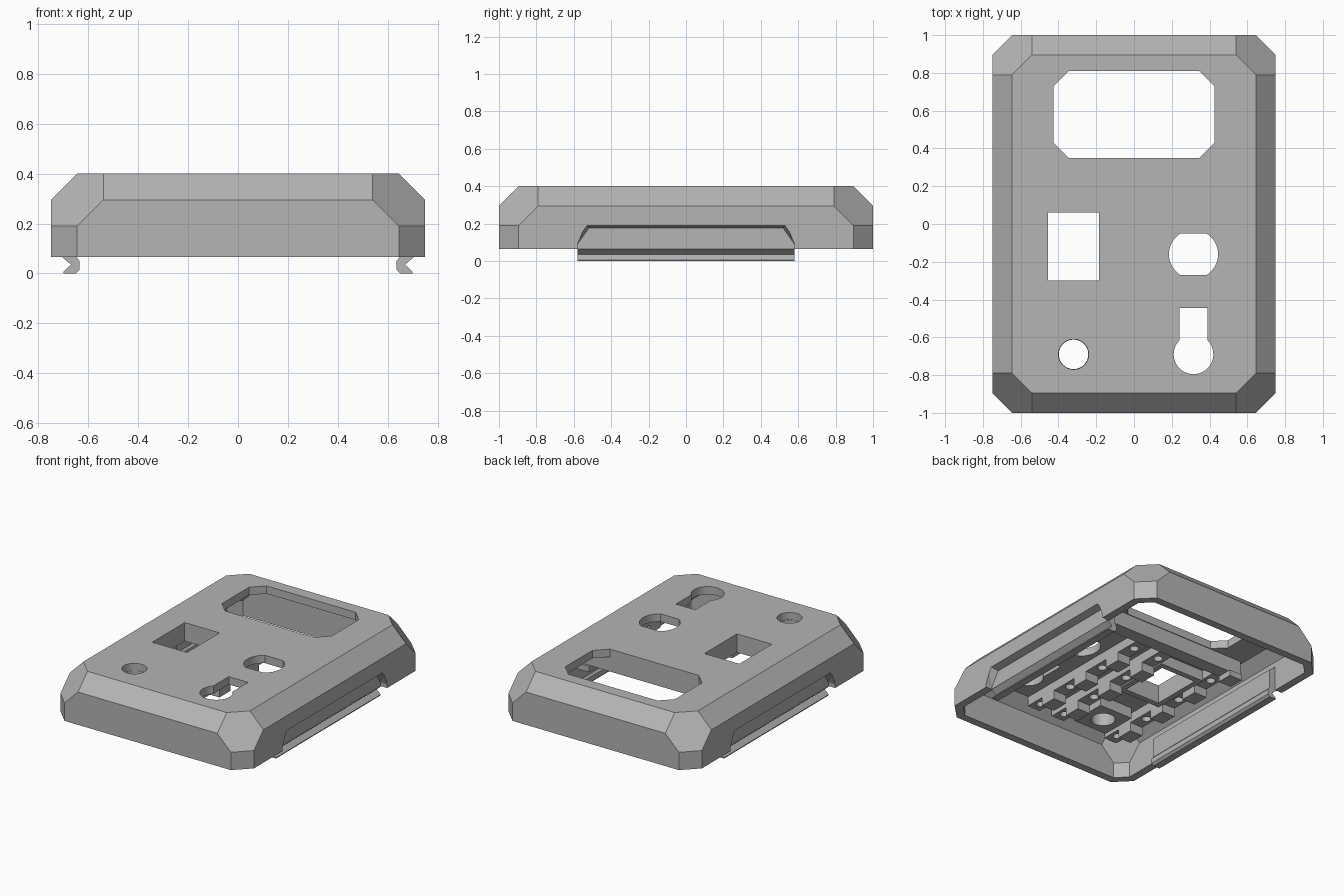
import bpy, bmesh, math
from mathutils import Vector

cube = bpy.data.objects.get("Cube")
if cube:
    bpy.data.objects.remove(cube)

grey = bpy.data.materials.new("matte grey")
grey.use_nodes = True
color = (0.46, 0.46, 0.46, 1)
grey.diffuse_color = color
grey.node_tree.nodes["Principled BSDF"].inputs["Base Color"].default_value = color


def finish(name, bm):
    bmesh.ops.recalc_face_normals(bm, faces=bm.faces[:])
    mesh = bpy.data.meshes.new(name)
    bm.to_mesh(mesh)
    bm.free()
    mesh.materials.append(grey)
    obj = bpy.data.objects.new(name, mesh)
    bpy.context.collection.objects.link(obj)
    return obj


def add_box(bm, x0, x1, y0, y1, z0, z1):
    verts = bmesh.ops.create_cube(bm, size=1)["verts"]
    for v in verts:
        v.co = Vector((x0 + (v.co.x + .5) * (x1 - x0),
                       y0 + (v.co.y + .5) * (y1 - y0),
                       z0 + (v.co.z + .5) * (z1 - z0)))


def prism(name, points, direction):
    """Extrude a closed outline along a direction."""
    bm = bmesh.new()
    face = bm.faces.new([bm.verts.new(p) for p in points])
    new = bmesh.ops.extrude_face_region(bm, geom=[face])["geom"]
    bmesh.ops.translate(bm, verts=[g for g in new if isinstance(g, bmesh.types.BMVert)],
                        vec=direction)
    return finish(name, bm)


def cut(target, cutter):
    cutter.hide_render = True
    cutter.hide_viewport = True
    cutter.display_type = 'WIRE'
    mod = target.modifiers.new(cutter.name, 'BOOLEAN')
    mod.operation = 'DIFFERENCE'
    mod.solver = 'EXACT'
    mod.object = cutter


def arc(cx, cy, r, a0=0, a1=360, n=32):
    steps = n if a1 - a0 == 360 else n + 1
    return [(cx + r * math.cos(math.radians(a0 + (a1 - a0) * i / n)),
             cy + r * math.sin(math.radians(a0 + (a1 - a0) * i / n))) for i in range(steps)]


def chamfered_block(name, inset, z0):
    """Box with chamfered edges and six-sided corner facets, every plane moved in by inset."""
    bm = bmesh.new()
    add_box(bm, inset - .75, .75 - inset, inset - 1, 1 - inset, z0, .4 - inset)
    planes = []
    for sx in (-1, 1):
        planes.append(((sx, 0, 1), 1.045))
        planes.append(((0, sx, 1), 1.295))
        for sy in (-1, 1):
            planes.append(((sx, sy, 0), 1.645))
            planes.append(((sx, sy, 1), 1.835))
    for n, d in planes:
        n = Vector(n)
        co = n.normalized() * (d / n.length - inset)
        res = bmesh.ops.bisect_plane(bm, geom=bm.verts[:] + bm.edges[:] + bm.faces[:],
                                     plane_co=co, plane_no=n, clear_outer=True)
        edges = [e for e in res["geom_cut"] if isinstance(e, bmesh.types.BMEdge)]
        bmesh.ops.contextual_create(bm, geom=edges)
    return finish(name, bm)


# Hollow cover
WALL = .055
cover = chamfered_block("cover", 0, .065)
cut(cover, chamfered_block("cavity_cutter", WALL, -.2))

# Openings through the top
openings = {
    "display": [(-.425, .43), (-.345, .35), (.345, .35), (.425, .43),
                (.425, .73), (.345, .81), (-.345, .81), (-.425, .73)],
    "socket": [(-.455, -.3), (-.185, -.3), (-.185, .06), (-.455, .06)],
    "round": arc(-.32, -.69, .08),
    "flat_round": [(x, max(-.27, min(-.05, y))) for x, y in
                   arc(.315, -.16, .13, -57, 57, 14) + arc(.315, -.16, .13, 123, 237, 14)],
    "keyhole": arc(.315, -.69, .105, 135, 405, 28) + [(.39, -.445), (.24, -.445)],
}
for label, outline in openings.items():
    cut(cover, prism(label + "_cutter", [(x, y, .3) for x, y in outline], (0, 0, .2)))

# Side recesses with snap rails
for side, s in (("left", 1), ("right", -1)):
    bm = bmesh.new()
    for x, grow in ((.78, .03), (.70, -.018)):
        for y, z in ((.58, 0), (.58, .09), (.525 + grow * .3, .185 + grow * .5)):
            for sy in (-1, 1):
                bm.verts.new((s * x, sy * y, z))
        for sy in (-1, 1):
            bm.verts.new((s * x, sy * .52, 0))
    bmesh.ops.convex_hull(bm, input=bm.verts[:])
    loose = [v for v in bm.verts if not v.link_faces]
    bmesh.ops.delete(bm, geom=loose, context='VERTS')
    cut(cover, finish(side + "_recess_cutter", bm))
    profile = [(.705, .065), (.67, .035), (.70, .006), (.70, 0), (.65, 0), (.635, .015),
               (.635, .05), (.648, .065), (.648, .20), (.70, .24), (.70, .065)]
    prism(side + "_snap_rail", [(s * x, -.58, z) for x, z in profile], (0, 1.16, 0))

# Stepped mounting bars under the top
TOP = .4 - WALL + .005
for i, x in enumerate((-.54, -.1, .1, .54)):
    bm = bmesh.new()
    add_box(bm, x - .05, x + .05, -.88, .3, .28, TOP)
    bar = finish(f"mounting_bar_{i + 1}", bm)
    bm = bmesh.new()
    for y in (-.68, -.36, -.04):
        add_box(bm, x - .05, x + .05, y - .06, y + .06, .22, .281)
    finish(f"bar_steps_{i + 1}", bm)
    for j, y in enumerate((-.81, -.52, -.2, .12)):
        cut(bar, prism(f"screw_hole_{i + 1}_{j + 1}_cutter",
                       [(px, py, .25) for px, py in arc(x, y, .03, n=16)], (0, 0, .07)))

# Cross beam with end blocks beside the display opening
bm = bmesh.new()
add_box(bm, -.6, .6, .25, .345, .24, TOP)
for s in (-1, 1):
    add_box(bm, s * .55 - .05, s * .55 + .05, .25, .36, .2, .241)
finish("cross_beam", bm)

# Frame below the socket opening
bm = bmesh.new()
for x in (-.475, -.165):
    add_box(bm, x - .02, x + .02, -.34, .10, .27, TOP)
for y in (-.32, .08):
    add_box(bm, -.455, -.185, y - .02, y + .02, .27, TOP)
finish("socket_frame", bm)

# Square boss around the round opening
bm = bmesh.new()
add_box(bm, -.45, -.19, -.82, -.56, .27, TOP)
boss = finish("round_boss", bm)
cut(boss, prism("boss_cutter", [(x, y, .2) for x, y in arc(-.32, -.69, .078)], (0, 0, .3)))
